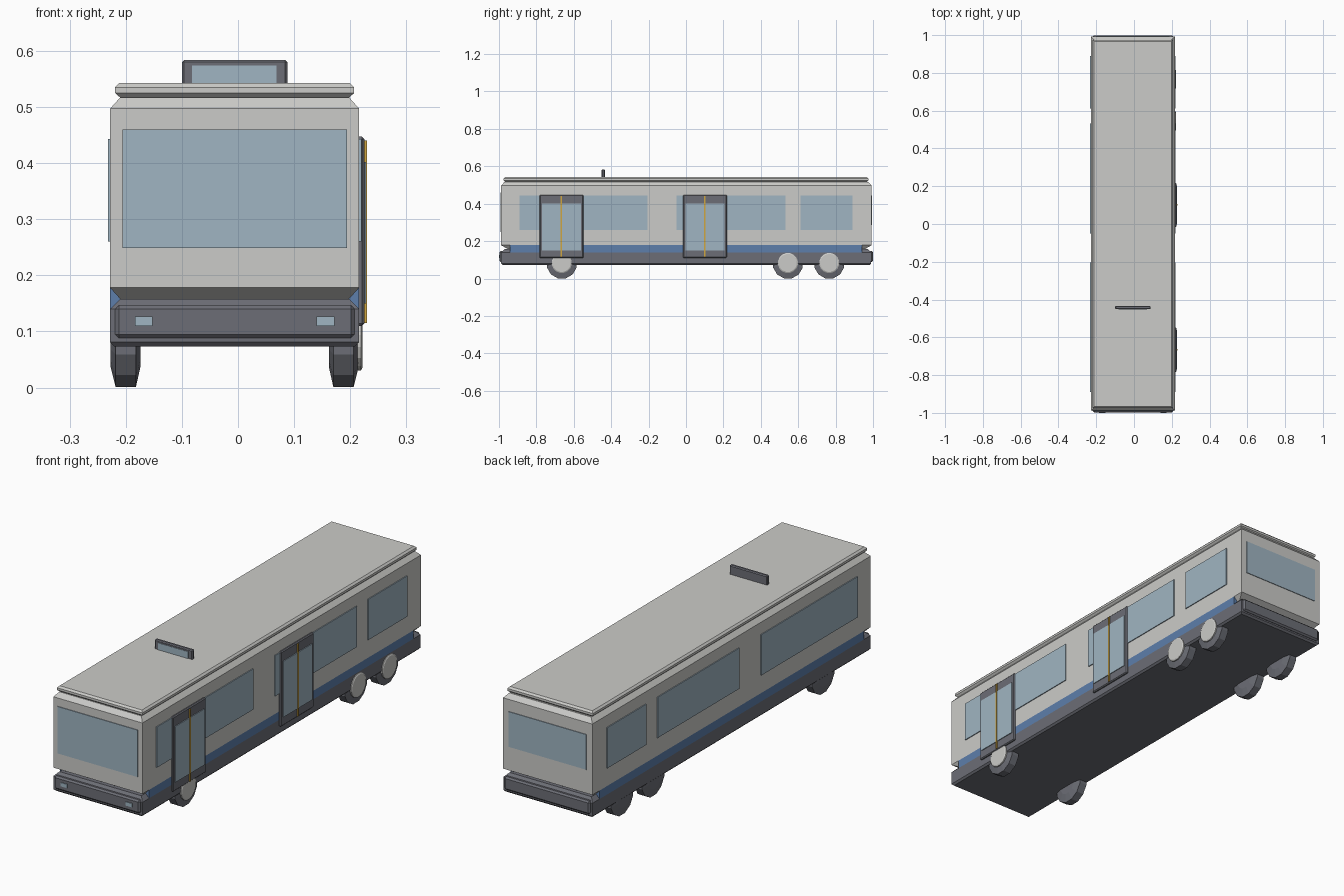
import bpy, bmesh, math
from mathutils import Matrix

if "Cube" in bpy.data.objects:
    bpy.data.objects.remove(bpy.data.objects["Cube"])

CX = -0.006          # centre line of the bus body
HALF = 0.222         # half width of the body


def material(name, rgb):
    m = bpy.data.materials.new(name)
    m.diffuse_color = (*rgb, 1)
    m.use_nodes = True
    m.node_tree.nodes["Principled BSDF"].inputs["Base Color"].default_value = m.diffuse_color
    return m


LIGHT = material("light_grey", (0.60, 0.60, 0.58))
DARK = material("dark_grey", (0.15, 0.155, 0.18))
GLASS = material("glass_blue", (0.35, 0.46, 0.54))
BLUE = material("stripe_blue", (0.11, 0.21, 0.41))
YELLOW = material("yellow", (0.63, 0.38, 0.05))


def finish(name, bm, mat):
    bmesh.ops.recalc_face_normals(bm, faces=bm.faces)
    me = bpy.data.meshes.new(name)
    bm.to_mesh(me)
    bm.free()
    me.materials.append(mat)
    ob = bpy.data.objects.new(name, me)
    bpy.context.collection.objects.link(ob)
    return ob


def box(name, x, y, z, mat, bevel=0):
    """Box from (low, high) ranges, optionally chamfered."""
    bm = bmesh.new()
    bmesh.ops.create_cube(bm, size=1)
    for v in bm.verts:
        v.co = [r[0] if c < 0 else r[1] for c, r in zip(v.co, (x, y, z))]
    if bevel:
        bmesh.ops.bevel(bm, geom=bm.edges[:], offset=bevel, segments=1, affect='EDGES')
    return finish(name, bm, mat)


def loft(name, hx, y, rings, mat):
    """Rectangular stack; each ring is (z, inset in x, inset in y)."""
    bm = bmesh.new()
    loops = []
    for z, ix, iy in rings:
        a, b, c, d = CX - hx + ix, CX + hx - ix, y[0] + iy, y[1] - iy
        loops.append([bm.verts.new(p) for p in ((a, c, z), (b, c, z), (b, d, z), (a, d, z))])
    for lo, hi in zip(loops, loops[1:]):
        for i in range(4):
            j = (i + 1) % 4
            bm.faces.new((lo[i], lo[j], hi[j], hi[i]))
    bm.faces.new(loops[0])
    bm.faces.new(loops[-1])
    return finish(name, bm, mat)


def lathe(name, profile, y, z, mat, sides=12):
    """Disc about the x axis; profile is (x, radius) pairs."""
    bm = bmesh.new()
    loops = []
    for x, r in profile:
        loops.append([bm.verts.new((x, y + r * math.sin(t), z - r * math.cos(t)))
                      for t in ((i + 0.5) * math.tau / sides for i in range(sides))])
    for lo, hi in zip(loops, loops[1:]):
        for i in range(sides):
            j = (i + 1) % sides
            bm.faces.new((lo[i], lo[j], hi[j], hi[i]))
    bm.faces.new(loops[0])
    bm.faces.new(loops[-1])
    return finish(name, bm, mat)


# Main shell, roof slab, blue stripe and chassis
loft("body", HALF, (-0.988, 0.992),
     [(0.158, 0.018, 0.035), (0.178, 0, 0), (0.497, 0, 0), (0.517, 0.018, 0.018)], LIGHT)
loft("roof", 0.213, (-0.975, 0.975),
     [(0.515, 0.011, 0.011), (0.525, 0, 0), (0.535, 0, 0), (0.543, 0.008, 0.008)], LIGHT)
box("side_stripe", (CX - HALF, CX + HALF), (-0.94, 0.94), (0.14, 0.178), BLUE)
loft("chassis", HALF, (-0.988, 0.99),
     [(0.073, 0.008, 0.008), (0.081, 0, 0), (0.14, 0, 0), (0.158, 0.018, 0.018)], DARK)

# Bumpers and headlights
box("front_bumper", (-0.219, 0.208), (-0.997, -0.97), (0.088, 0.147), DARK, 0.007)
box("rear_bumper", (-0.219, 0.208), (0.97, 0.999), (0.088, 0.147), DARK, 0.007)
for x in (-0.168, 0.156):
    box("headlight", (x - 0.016, x + 0.016), (-1.0, -0.992), (0.11, 0.127), GLASS)

# Windscreen and rear window
box("windscreen", (-0.206, 0.194), (-0.991, -0.98), (0.249, 0.46), GLASS)
box("rear_window", (-0.2, 0.188), (0.985, 0.995), (0.285, 0.443), GLASS)

# Side windows, the same on both sides
for side in (-1, 1):
    wall = CX + side * HALF
    for y in ((-0.89, -0.205), (-0.05, 0.532), (0.612, 0.89)):
        box("side_window", sorted((wall - side * 0.004, wall + side * 0.004)), y, (0.26, 0.443), GLASS)

# Doors on the right side
for y in (-0.666, 0.101):
    box("door_frame", (0.205, 0.225), (y - 0.117, y + 0.117), (0.11, 0.447), DARK, 0.004)
    box("door_glass", (0.22, 0.2285), (y - 0.104, y + 0.104), (0.15, 0.402), GLASS)
    box("door_seam", (0.22, 0.23), (y - 0.004, y + 0.004), (0.115, 0.44), YELLOW)

# Roof sign
box("sign_frame", (-0.1, 0.088), (-0.451, -0.434), (0.535, 0.584), DARK, 0.004)
box("sign_panel", (-0.082, 0.069), (-0.453, -0.445), (0.543, 0.574), GLASS)

# Wheels, with hubs on the right side
for y in (-0.664, 0.545, 0.766):
    for side in (-1, 1):
        out = CX + side * (HALF - 0.001)
        lathe("wheel", [(out, 0.045), (out - side * 0.009, 0.082),
                        (out - side * 0.045, 0.082), (out - side * 0.053, 0.045)], y, 0.08, DARK)
    lathe("wheel_hub", [(0.195, 0.054), (0.219, 0.054), (0.222, 0.048)], y, 0.083, LIGHT, 16)
